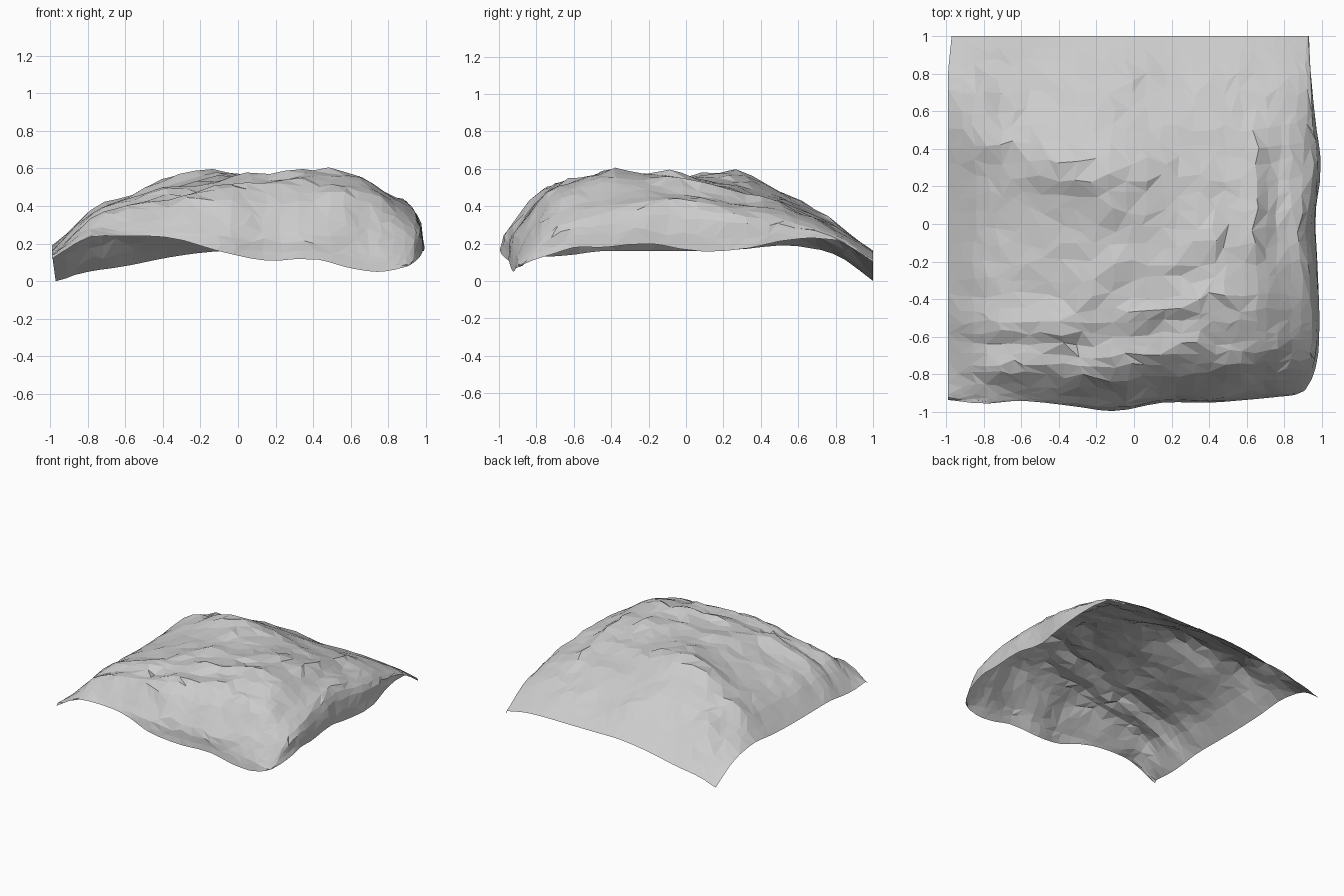
import bpy, bmesh, random
from mathutils import Vector, noise

if "Cube" in bpy.data.objects:
    bpy.data.objects.remove(bpy.data.objects["Cube"])

random.seed(4)

# Control lines: columns left to right, rows back to front, heights in hundredths
XS = [-.99, -.8, -.6, -.35, -.1, .15, .4, .62, .8, .95, .985]
YS = [1, .8, .55, .3, .05, -.2, -.45, -.62, -.78, -.95, -.985]
HEIGHTS = [
    [0, 5, 8, 13, 16, 16, 16, 16, 15, 12, 10],
    [14, 22, 27, 29, 30, 30, 30, 29, 28, 25, 22],
    [19, 33, 41, 45, 46, 44, 42, 40, 38, 33, 22],
    [17, 35, 45, 55, 58, 53, 50, 46, 40, 35, 17],
    [16, 34, 42, 51, 57, 55, 56, 52, 45, 39, 16],
    [16, 34, 42, 49, 55, 55, 58, 56, 47, 40, 20],
    [16, 34, 42, 49, 54, 55, 58, 57, 47, 37, 18],
    [14, 32, 40, 45, 50, 51, 54, 52, 43, 33, 18],
    [13, 31, 38, 43, 46, 47, 46, 42, 36, 25, 14],
    [14, 25, 28, 29, 29, 27, 26, 23, 18, 12, 10],
    [12, 23, 24, 23, 16, 11, 12, 7, 5, 7, 8],
]
# Edge outlines: front edge per column, right edge per row
FRONT = [.95, .97, .955, .98, 1.01, .965, .965, .95, .935, .92, .89]
RIGHT = [.945, .955, .98, 1.01, .98, .99, 1.0, 1.0, .99, .95, .91]
# Cloth-like folds: start, end, height, width
FOLDS = [
    ((-.95, -.54), (-.35, -.59), .04, .09),
    ((-.75, -.77), (-.5, -.77), .04, .09),
    ((-.35, -.58), (.05, -.5), .025, .08),
    ((.05, -.49), (.5, -.38), .03, .08),
    ((-.1, -.73), (.33, -.65), .045, .09),
    ((-.3, -.83), (.0, -.84), .025, .08),
    ((-.45, .28), (-.15, .26), .035, .09),
    ((-.85, .36), (-.65, .42), .03, .09),
    ((-.72, .8), (-.66, .6), .03, .08),
    ((-.15, .6), (0, .8), .03, .1),
    ((.67, .45), (.66, -.1), .04, .08),
    ((.86, .45), (.86, -.1), .025, .07),
    ((-.25, -.4), (-.1, -.25), .03, .08),
    ((-.1, .08), (.15, .32), .025, .08),
    ((.2, -.22), (.45, -.08), .03, .08),
    ((.55, -.76), (.78, -.67), .035, .08),
]


def spline(vals, t):
    i = min(int(t), len(vals) - 2)
    f = t - i
    b, c = vals[i], vals[i + 1]
    a = vals[i - 1] if i else 2 * b - c
    d = vals[i + 2] if i + 2 < len(vals) else 2 * c - b
    return b + .5 * f * (c - a + f * (2*a - 5*b + 4*c - d + f * (3*(b - c) + d - a)))


def fold_height(x, y):
    h = 0
    p = Vector((x, y))
    for a, b, amp, width in FOLDS:
        a, b = Vector(a), Vector(b)
        ab = b - a
        t = max(0, min(1, (p - a).dot(ab) / ab.length_squared))
        off = p - (a + ab * t)
        # steep on the front and right sides, gentle behind
        s = (off.x - off.y) / max(off.length, 1e-6)
        h += amp * max(0, 1 - off.length / (width * (1.3 - .4 * s)))
    return h


def surface(u, v):
    x, y = spline(XS, u), spline(YS, v)
    z = spline([spline(row, u) for row in HEIGHTS], v) / 100
    if y < 0:
        y *= 1 + (spline(FRONT, u) - 1) * min(1, y * y * 1.1)
    if x > 0:
        x *= 1 + (spline(RIGHT, v) - 1) * min(1, x * x * 1.1)
    if x < -.9:
        x += .02 * max(0, 1 - v)
    inner = min(1, u, v, 10 - u, 10 - v)
    n = noise.noise(Vector((x * 4 - y * 2, x * 2 + y * 7, 3)))
    z += inner * (fold_height(x, y) + .02 * n - .012)
    # slight ripple along the hanging front and right faces
    ripple = noise.noise(Vector((x * 5, y * 5, z * 9)))
    if v > 8:
        y += .03 * ripple * min(1, 10 - v, v - 8)
    if u > 8:
        x += .03 * ripple * min(1, 10 - u, u - 8)
    return Vector((x, y, max(0, min(.61, z))))


# Draped sheet: an open, irregularly triangulated surface
N = 28
bm = bmesh.new()
grid = []
for j in range(N + 1):
    row = []
    for i in range(N + 1):
        u, v = i * 10 / N, j * 10 / N
        if 0 < i < N:
            u += random.uniform(-.1, .1)
        if 0 < j < N:
            v += random.uniform(-.1, .1)
        row.append(bm.verts.new(surface(u, v)))
    grid.append(row)
for j in range(N):
    for i in range(N):
        a, b = grid[j][i], grid[j + 1][i]
        c, d = grid[j + 1][i + 1], grid[j][i + 1]
        if random.random() < .5:
            bm.faces.new((a, b, c))
            bm.faces.new((a, c, d))
        else:
            bm.faces.new((a, b, d))
            bm.faces.new((b, c, d))
mesh = bpy.data.meshes.new("terrain_sheet")
bm.to_mesh(mesh)
bm.free()
sheet = bpy.data.objects.new("terrain_sheet", mesh)
bpy.context.collection.objects.link(sheet)
